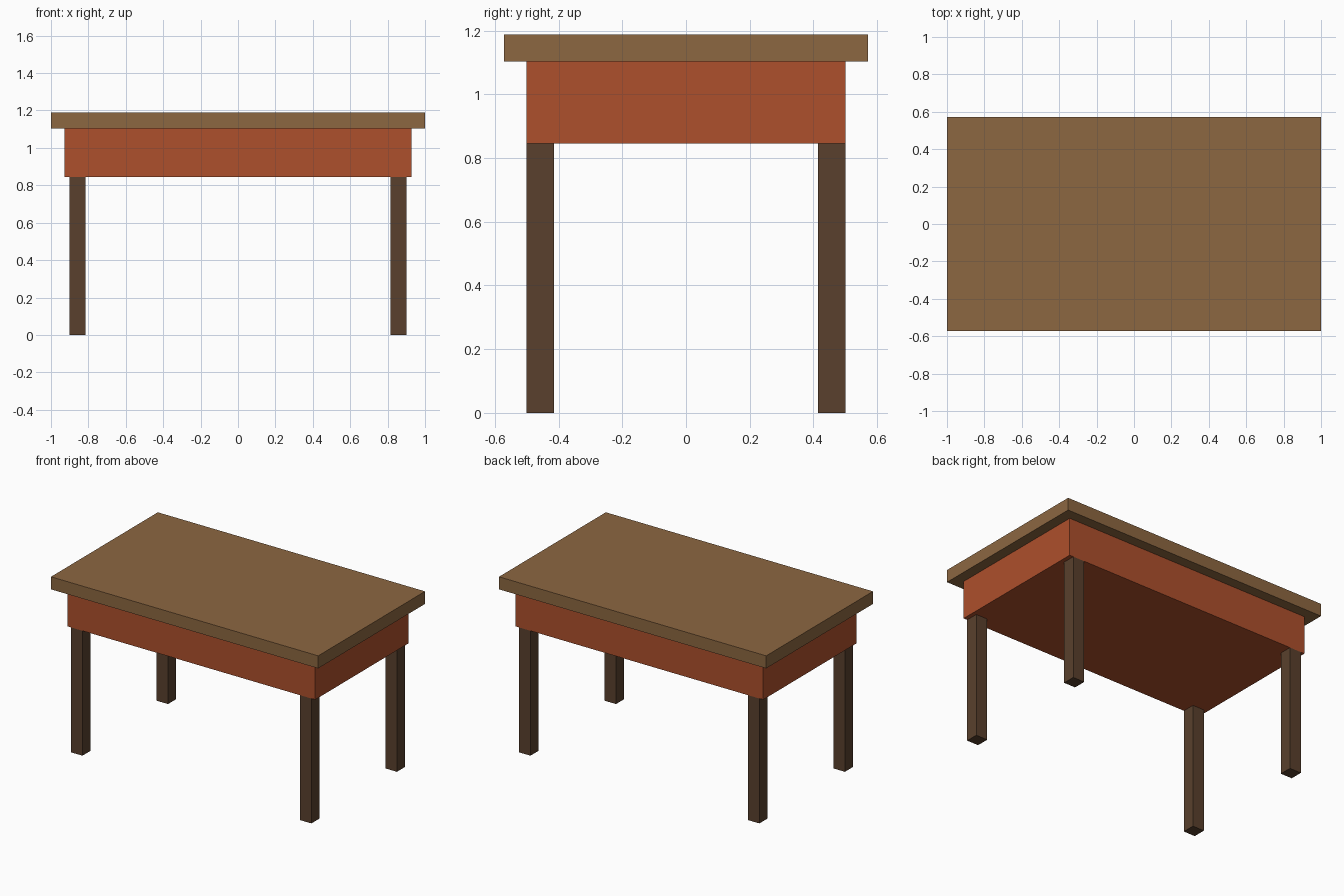
import bpy

if "Cube" in bpy.data.objects:
    bpy.data.objects.remove(bpy.data.objects["Cube"])


def material(name, color):
    mat = bpy.data.materials.new(name)
    mat.diffuse_color = (*color, 1)
    mat.use_nodes = True
    mat.node_tree.nodes["Principled BSDF"].inputs["Base Color"].default_value = mat.diffuse_color
    return mat


top_wood = material("light_brown_wood", (0.265, 0.136, 0.053))
apron_paint = material("rust_orange", (0.423, 0.080, 0.025))
leg_wood = material("dark_brown_wood", (0.100, 0.051, 0.026))


def box(name, x, y, z, mat):
    """Axis-aligned box from (min, max) ranges."""
    spans = (x, y, z)
    bpy.ops.mesh.primitive_cube_add(size=1, location=[(a + b) / 2 for a, b in spans])
    obj = bpy.context.object
    obj.name = name
    obj.scale = [b - a for a, b in spans]
    bpy.ops.object.transform_apply(location=False, rotation=False, scale=True)
    obj.data.materials.append(mat)
    return obj


LEG_TOP, APRON_TOP, HEIGHT = 0.845, 1.103, 1.188

# Overhanging top board
box("table_top", (-1, 1), (-0.571, 0.571), (APRON_TOP, HEIGHT), top_wood)

# Solid box under the top
box("apron", (-0.928, 0.928), (-0.5, 0.5), (LEG_TOP, APRON_TOP), apron_paint)

# Four square legs, flush with the apron front and back
LEG, LEG_X, LEG_Y = 0.0428, 0.857, 0.4572
for side, sx in (("left", -1), ("right", 1)):
    for end, sy in (("front", -1), ("back", 1)):
        cx, cy = sx * LEG_X, sy * LEG_Y
        box(f"{end}_{side}_leg", (cx - LEG, cx + LEG), (cy - LEG, cy + LEG),
            (0, LEG_TOP), leg_wood)
